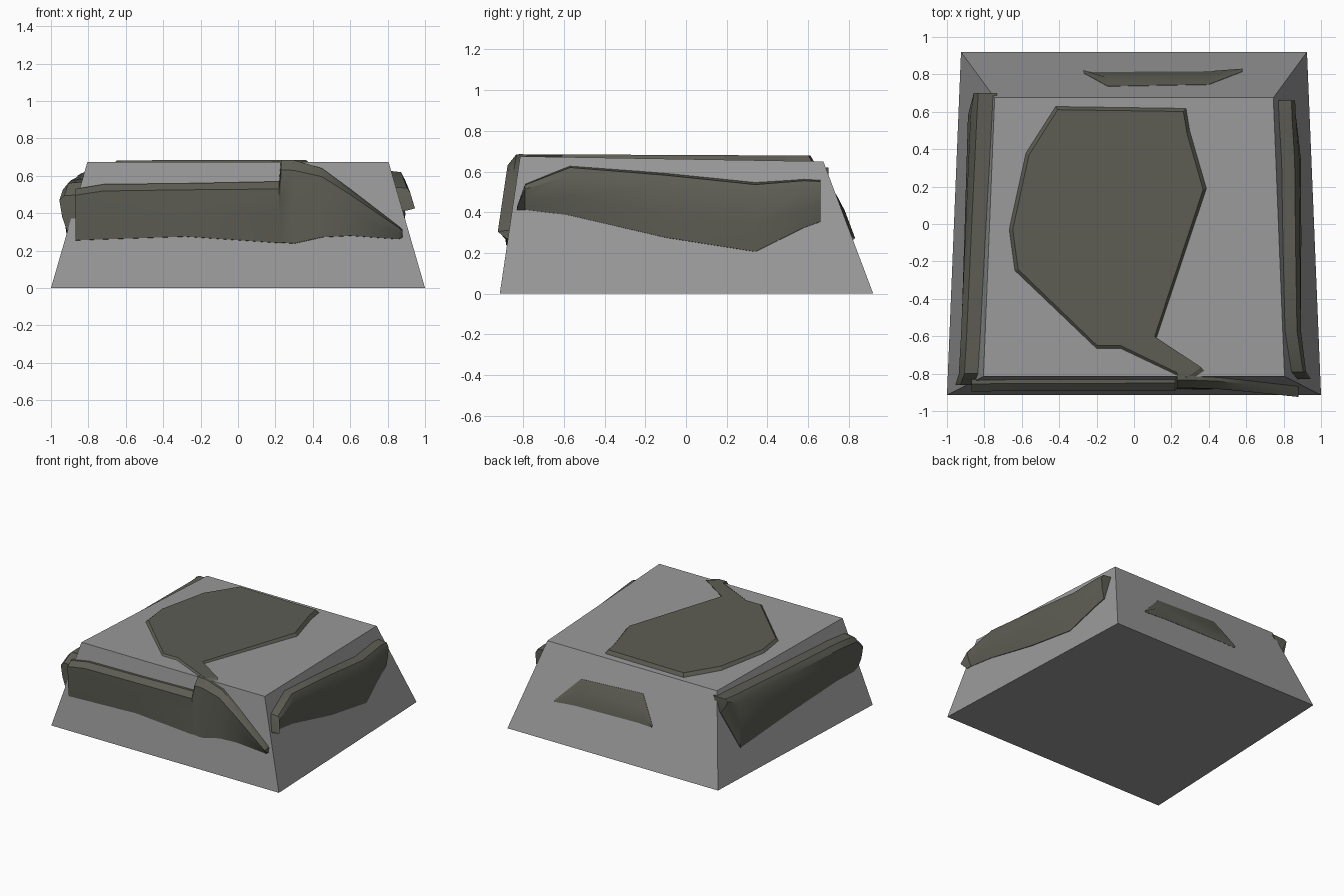
import bpy, bmesh
from mathutils import Vector

if "Cube" in bpy.data.objects:
    bpy.data.objects.remove(bpy.data.objects["Cube"])


def material(name, rgb):
    m = bpy.data.materials.new(name)
    m.diffuse_color = (*rgb, 1)
    m.use_nodes = True
    m.node_tree.nodes["Principled BSDF"].inputs["Base Color"].default_value = m.diffuse_color
    return m


STONE = material("grey stone", (0.32, 0.32, 0.32))
DARK = material("dark olive grey", (0.11, 0.11, 0.09))


def build(name, verts, faces, mat, smooth=None):
    me = bpy.data.meshes.new(name)
    me.from_pydata([tuple(v) for v in verts], [], faces)
    bm = bmesh.new()
    bm.from_mesh(me)
    bmesh.ops.recalc_face_normals(bm, faces=bm.faces)
    bm.to_mesh(me)
    bm.free()
    me.materials.append(mat)
    ob = bpy.data.objects.new(name, me)
    bpy.context.collection.objects.link(ob)
    if smooth:
        bpy.ops.object.select_all(action='DESELECT')
        bpy.context.view_layer.objects.active = ob
        ob.select_set(True)
        bpy.ops.object.shade_smooth_by_angle(angle=smooth)
    return ob


# Tapered stone block with a gently sloping top
bottom = [(-1, -.915, 0), (1, -.915, 0), (.925, .92, 0), (-.925, .92, 0)]
top = [(-.805, -.815, .675), (.805, -.815, .675), (.745, .675, .65), (-.745, .675, .65)]
sides = [(i, (i + 1) % 4, (i + 1) % 4 + 4, i + 4) for i in range(4)]
build("stone_block", bottom + top, [(3, 2, 1, 0), (4, 5, 6, 7)] + sides, STONE)


# Points on the block's sides at position t along the side and height z
def front(t, z, out):
    return Vector((t, -.915 + .148 * z - out, z))


def back(t, z, out):
    return Vector((t, .92 - .377 * z + out, z))


def right(t, z, out):
    x = .962 - .041 * t - (.279 - .003 * t) * z
    return Vector((x + out, t, z))


def left(t, z, out):
    p = right(t, z, out)
    p.x *= -1
    return p


def shell(name, place, stations, profile):
    """Bulging shell lofted along a side; station = (t, low z, high z)."""
    verts, faces = [], []
    n = len(profile)
    for t, lo, hi in stations:
        verts += [place(t, lo + f * (hi - lo), out) for f, out in profile]
    for s in range(len(stations) - 1):
        for k in range(n):
            a, b = s * n + k, s * n + (k + 1) % n
            faces.append((a, b, b + n, a + n))
    faces += [tuple(range(n)), tuple(range(len(verts) - n, len(verts)))]
    return build(name, verts, faces, DARK, 0.6)


# Dark shells breaking through each side
shell("front_shell", front,
      [(-.87, .25, .53), (-.72, .255, .555), (-.28, .27, .56), (.22, .235, .57),
       (.23, .235, .685), (.3, .23, .684), (.45, .265, .64), (.6, .275, .53),
       (.86, .26, .33), (.88, .27, .31)],
      [(0, -.03), (.02, .006), (.5, .035), (.88, .055), (1, .02), (1, -.03)])

side_profile = [(0, -.03), (.02, .002), (.4, .04), (.8, .07), (.96, .06), (1, -.03)]
shell("right_shell", right,
      [(-.83, .41, .43), (-.79, .41, .54), (-.57, .38, .63), (-.1, .27, .595),
       (.34, .2, .55), (.58, .32, .565), (.66, .35, .56)], side_profile)
shell("left_shell", left,
      [(-.86, .3, .5), (-.8, .28, .57), (-.6, .28, .585), (0, .24, .6),
       (.58, .19, .62), (.7, .5, .62)],
      [(0, -.03), (.02, .002), (.4, .05), (.85, .09), (.97, .07), (1, -.03)])
shell("back_shell", back,
      [(-.27, .285, .3), (-.14, .285, .49), (.4, .275, .465), (.58, .265, .28)],
      [(0, -.02), (.02, .002), (.6, .014), (1, .002), (1, -.02)])

# Dark plate breaking through the top
outline = [(-.42, .63), (.28, .62), (.3, .5), (.39, .19), (.12, -.62), (.38, -.79),
           (.3, -.845), (-.07, -.67), (-.2, -.67), (-.64, -.25), (-.67, -.03), (-.58, .38)]
n = len(outline)
rim = [(x, y, .658 - .0168 * y) for x, y in outline]
cap = [(x * .96 - .005, y * .97, .6815 - .0045 * y) for x, y in outline]
walls = [(i, (i + 1) % n, (i + 1) % n + n, i + n) for i in range(n)]
build("top_plate", rim + cap,
      walls + [tuple(range(n, 2 * n)), tuple(reversed(range(n)))], DARK)
